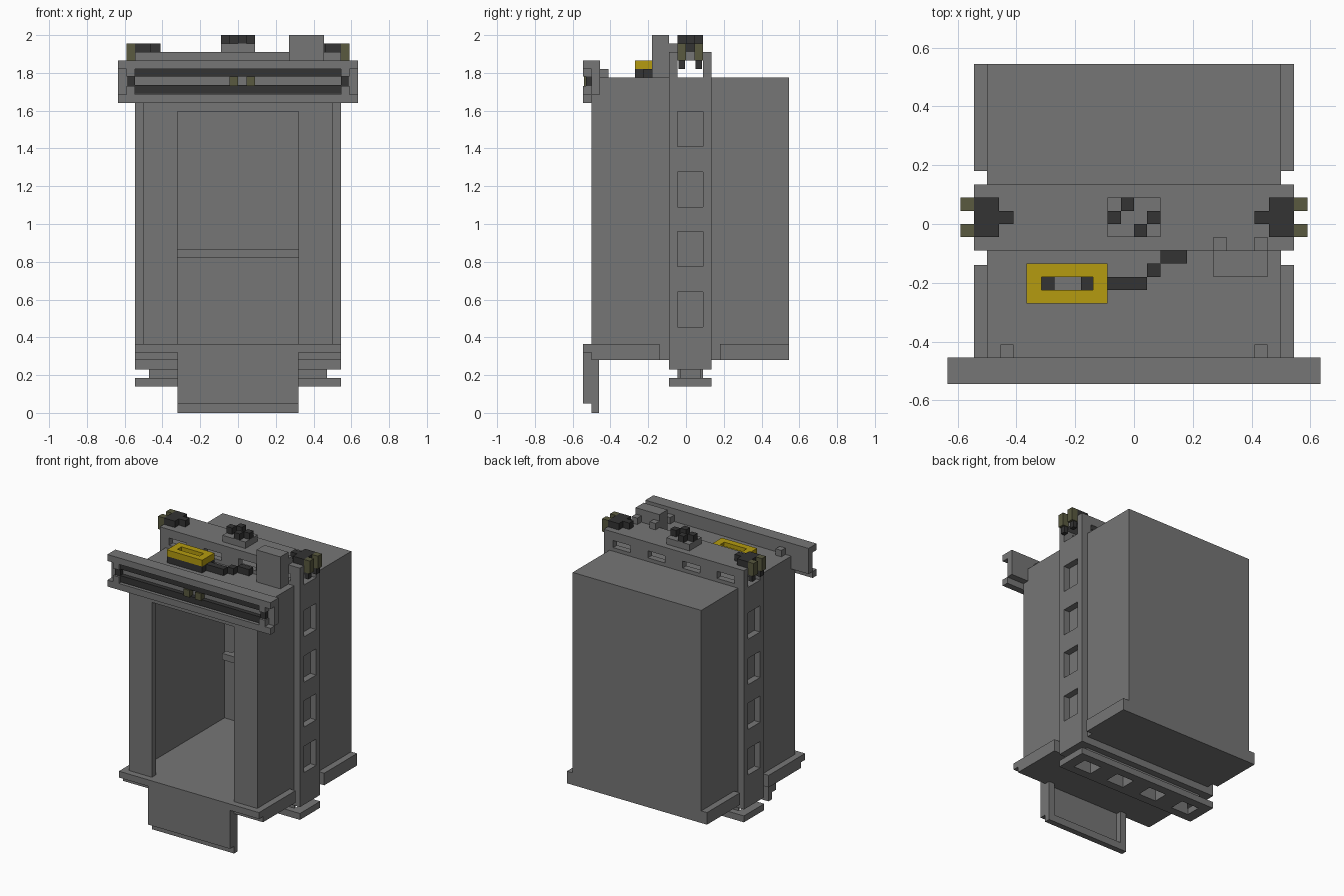
import bpy
import bmesh

if "Cube" in bpy.data.objects:
    bpy.data.objects.remove(bpy.data.objects["Cube"], do_unlink=True)


def material(name, rgb):
    m = bpy.data.materials.new(name)
    m.use_nodes = True
    m.diffuse_color = (*rgb, 1)
    m.node_tree.nodes["Principled BSDF"].inputs["Base Color"].default_value = (*rgb, 1)
    return m


STEEL = material("grey steel", (0.18, 0.18, 0.18))
DARK = material("dark rubber", (0.033, 0.033, 0.033))
YELLOW = material("safety yellow", (0.46, 0.33, 0.005))
OLIVE = material("olive metal", (0.10, 0.10, 0.05))


def box(name, x, y, z, mat=STEEL):
    """Box from (min, max) spans on each axis."""
    bm = bmesh.new()
    bmesh.ops.create_cube(bm, size=1)
    for v in bm.verts:
        v.co = [s[0] if c < 0 else s[1] for c, s in zip(v.co, (x, y, z))]
    mesh = bpy.data.meshes.new(name)
    bm.to_mesh(mesh)
    bm.free()
    mesh.materials.append(mat)
    ob = bpy.data.objects.new(name, mesh)
    bpy.context.scene.collection.objects.link(ob)
    return ob


def cut(ob, *holes):
    """Subtract box-shaped holes and bake the result."""
    for x, y, z in holes:
        cutter = box("cutter", x, y, z)
        cutter.hide_render = True
        mod = ob.modifiers.new("hole", "BOOLEAN")
        mod.operation, mod.solver, mod.object = "DIFFERENCE", "EXACT", cutter
        bpy.context.view_layer.update()
        baked = bpy.data.meshes.new_from_object(
            ob.evaluated_get(bpy.context.evaluated_depsgraph_get()))
        ob.modifiers.clear()
        ob.data = baked
        bpy.data.objects.remove(cutter, do_unlink=True)


def both(name, x, y, z, mat=STEEL):
    """Left and right copies mirrored in x."""
    return [box("left_" + name, x, y, z, mat),
            box("right_" + name, (-x[1], -x[0]), y, z, mat)]


# Cabin shell with an open doorway
cabin = box("cabin", (-.5, .5), (-.5, .545), (.28, 1.775))
cut(cabin, ((-.455, .455), (-.455, .5), (.365, 1.73)),
    ((-.32, .32), (-.6, -.4), (.365, 1.595)))
box("handrail", (-.41, .41), (.41, .455), (.82, .865))
both("handrail_bracket", (.32, .365), (.455, .5), (.82, .865))

# Platform edges, sill and apron
both("front_platform_edge", (.5, .545), (-.5, -.14), (.28, .365))
both("rear_platform_edge", (.5, .545), (.18, .545), (.28, .365))
box("door_sill", (-.545, .545), (-.545, -.5), (.32, .365))
box("apron", (-.32, .32), (-.545, -.5), (.05, .32))
box("apron_lip", (-.32, .32), (-.5, -.46), (0, .05))
both("apron_flange", (.275, .32), (-.5, -.46), (.05, .28))

# Sling posts with lightening holes
FLANGE, WEB = (-.09, .135), (-.045, .09)
for post in both("sling_post", (.5, .545), FLANGE, (.23, 1.91)):
    cut(post, *[((-.7, .7), WEB, (z, z + .185)) for z in (.455, .775, 1.09, 1.41)],
        ((-.7, .7), WEB, (1.775, 1.865)))

# Bottom and top sling beams
hole_xs = [(c - .068, c + .068) for c in (-.405, -.135, .135, .405)]
box("bottom_beam_top", (-.5, .5), FLANGE, (.23, .28))
web = box("bottom_beam_web", (-.47, .47), WEB, (.185, .23))
plate = box("bottom_beam_plate", (-.545, .545), FLANGE, (.14, .185))
cut(web, *[(x, (-.03, .075), (.1, .3)) for x in hole_xs])
cut(plate, *[(x, (-.03, .075), (.1, .3)) for x in hole_xs])
box("top_beam_plate", (-.5, .5), FLANGE, (1.865, 1.91))
for name, y in (("front", (-.09, -.045)), ("rear", (.09, .135))):
    side = box(name + "_top_beam_side", (-.5, .5), y, (1.775, 1.865))
    cut(side, *[(x, (-.2, .2), (1.8, 1.85)) for x in hole_xs])

# Door operator header with belt and rollers
box("header_plate", (-.59, .59), (-.5, -.455), (1.685, 1.865))
box("header_top_rail", (-.635, .635), (-.545, -.5), (1.82, 1.865))
box("header_bottom_rail", (-.635, .635), (-.545, -.5), (1.64, 1.685))
both("header_end", (.59, .635), (-.5, -.455), (1.685, 1.865))
both("header_end_upper_block", (.545, .59), (-.545, -.5), (1.78, 1.82))
both("header_end_lower_block", (.545, .59), (-.545, -.5), (1.685, 1.73))
both("belt_roller", (.545, .585), (-.53, -.5), (1.73, 1.78), DARK)
box("upper_belt", (-.545, .545), (-.53, -.5), (1.78, 1.82), DARK)
box("lower_belt", (-.545, .545), (-.53, -.5), (1.69, 1.735), DARK)
box("right_belt_clamp", (-.045, 0), (-.54, -.5), (1.73, 1.78), OLIVE)
box("left_belt_clamp", (.045, .09), (-.54, -.5), (1.73, 1.78), OLIVE)
both("header_bracket", (.41, .455), (-.455, -.41), (1.775, 1.82))

# Rope hitch
box("hitch_plate", (-.09, .09), WEB, (1.91, 1.955))
for i, (x, y) in enumerate(((-.045, .045), (-.09, 0), (.045, 0), (0, -.045))):
    box(f"rope_end_{i + 1}", (x, x + .045), (y, y + .045), (1.955, 2), DARK)

# Guide shoes
both("guide_shoe_base", (.46, .545), WEB, (1.91, 1.955), DARK)
both("guide_shoe_nub", (.41, .46), (0, .045), (1.91, 1.955), DARK)
for name, y in (("front", -.045), ("rear", .045)):
    both(name + "_guide_jaw", (.545, .59), (y, y + .045), (1.865, 1.955), OLIVE)
    both(name + "_guide_pad", (.545, .575), (y + .005, y + .04), (1.82, 1.865), DARK)

# Control box on the roof
box("control_box", (.27, .455), (-.18, -.09), (1.775, 2))
for name, x in (("inner", .27), ("outer", .41)):
    box(name + "_control_box_tab", (x, x + .045), (-.09, -.045), (1.91, 1.955))

# Inspection unit and its cable
SLOT_Y = (-.225, -.18)
base = box("inspection_base", (-.365, -.09), (-.27, -.135), (1.775, 1.82), DARK)
cut(base, ((-.27, -.18), SLOT_Y, (1.7, 1.9)))
cover = box("inspection_cover", (-.365, -.09), (-.27, -.135), (1.82, 1.865), YELLOW)
cut(cover, ((-.315, -.14), SLOT_Y, (1.7, 1.9)))
box("cable_start", (-.09, .045), SLOT_Y, (1.775, 1.82), DARK)
box("cable_middle", (.045, .09), (-.18, -.135), (1.775, 1.82), DARK)
box("cable_end", (.09, .18), (-.135, -.09), (1.775, 1.82), DARK)
